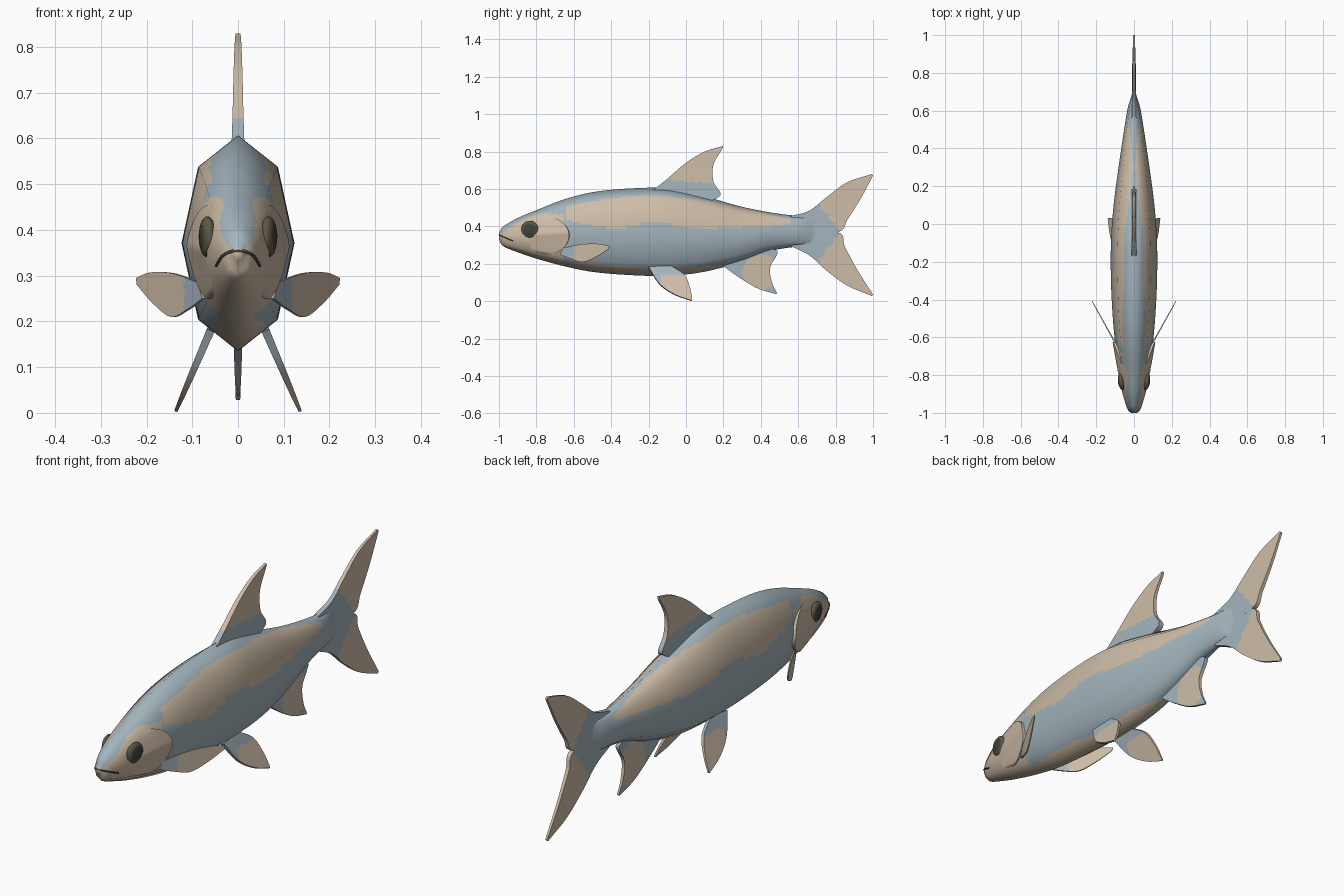
import bpy, bmesh, math
from mathutils import Vector

if "Cube" in bpy.data.objects:
    bpy.data.objects.remove(bpy.data.objects["Cube"])


def material(name, rgb):
    m = bpy.data.materials.new(name)
    m.diffuse_color = (*rgb, 1)
    m.use_nodes = True
    m.node_tree.nodes["Principled BSDF"].inputs["Base Color"].default_value = m.diffuse_color
    return m


BLUE = material("grey_blue", (0.37, 0.46, 0.51))
BEIGE = material("beige", (0.62, 0.51, 0.39))
IRIS = material("dark_olive", (0.11, 0.10, 0.06))
PUPIL = material("pupil_dark", (0.05, 0.055, 0.05))
MOUTH = material("mouth_brown", (0.07, 0.06, 0.055))


def interp(table, x, col=1):
    """Smooth cubic interpolation through table rows (x, values...)."""
    n = len(table)
    if x <= table[0][0]:
        return table[0][col]
    if x >= table[-1][0]:
        return table[-1][col]
    i = max(k for k in range(n - 1) if table[k][0] <= x)

    def slope(k):
        a, b = max(k - 1, 0), min(k + 1, n - 1)
        return (table[b][col] - table[a][col]) / (table[b][0] - table[a][0])
    h = table[i + 1][0] - table[i][0]
    t = (x - table[i][0]) / h
    p, q = table[i][col], table[i + 1][col]
    return ((2*t**3 - 3*t*t + 1) * p + (t**3 - 2*t*t + t) * h * slope(i)
            + (3*t*t - 2*t**3) * q + (t**3 - t*t) * h * slope(i + 1))


def make(name, verts, faces, mats, rule=None, angle=40):
    """Mesh object; rule(face centre) gives the material index."""
    me = bpy.data.meshes.new(name)
    me.from_pydata([tuple(v) for v in verts], [], faces)
    bm = bmesh.new()
    bm.from_mesh(me)
    bmesh.ops.recalc_face_normals(bm, faces=bm.faces)
    for f in bm.faces:
        f.smooth = True
        if rule:
            f.material_index = int(rule(f.calc_center_median()))
    bm.to_mesh(me)
    bm.free()
    for m in mats:
        me.materials.append(m)
    ob = bpy.data.objects.new(name, me)
    bpy.context.collection.objects.link(ob)
    if angle:
        bpy.ops.object.select_all(action='DESELECT')
        ob.select_set(True)
        bpy.context.view_layer.objects.active = ob
        bpy.ops.object.shade_smooth_by_angle(angle=math.radians(angle))
    return ob


# Body profile rows: y, top z, bottom z, half width
BODY = [(-1, .362, .332, .012), (-.99, .385, .308, .024), (-.97, .405, .29, .037),
        (-.9, .445, .262, .06), (-.8, .487, .228, .08), (-.65, .545, .187, .098),
        (-.5, .583, .157, .112), (-.3, .603, .14, .122), (-.1, .603, .136, .122),
        (.1, .56, .158, .108), (.3, .505, .212, .082), (.45, .475, .268, .06),
        (.56, .46, .288, .043), (.62, .457, .293, .032), (.68, .455, .296, .013),
        (.71, .45, .30, .008)]


def dims(y):
    top, bot, w = (interp(BODY, y, c) for c in (1, 2, 3))
    return (top + bot) / 2, (top - bot) / 2, w


def section(y, deg):
    """Point and smooth normal on the eight-sided cross-section."""
    zc, h, w = dims(y)
    k, f = divmod(deg / 45, 1)
    a, b = math.radians(45 * k), math.radians(45 * (k + 1))
    cx = math.cos(a) * (1 - f) + math.cos(b) * f
    cz = math.sin(a) * (1 - f) + math.sin(b) * f
    n = Vector((cx / w, 0, cz / h)).normalized()
    z2, h2, w2 = dims(y + .01)
    z1, h1, w1 = dims(y - .01)
    n.y = -((w2 - w1) * abs(n.x) + (h2 - h1) * abs(n.z) + (z2 - z1) * n.z) / .02
    return Vector((cx * w, y, zc + cz * h)), n.normalized()


# Colour lines along the body: (y, z)
HEAD = [(-1, .355), (-.89, .425), (-.78, .47), (-.66, .46)]
BAND_LO = [(-.65, .435), (-.38, .39), (-.2, .42), (.1, .39), (.56, .41)]
BAND_HI = [(-.65, .505), (-.4, .55), (-.2, .565), (.15, .53), (.56, .435)]
BELLY = [(-.65, .21), (-.2, .18), (.2, .19)]


def body_rule(c):
    if c.y < -.66:
        return c.z < interp(HEAD, c.y)
    if c.y < .2 and c.z < interp(BELLY, c.y):
        return 1
    return -.645 < c.y < .56 and interp(BAND_LO, c.y) < c.z < interp(BAND_HI, c.y)


# Body
ROWS, RING = 130, 80
verts, normals, faces = [], [], []
for i in range(ROWS + 1):
    y = -1 + 1.71 * (i / ROWS) ** 1.3
    for j in range(RING):
        p, n = section(y, 360 * j / RING)
        verts.append(p)
        normals.append(n)
for i in range(ROWS):
    for j in range(RING):
        a, b = i * RING + j, i * RING + (j + 1) % RING
        faces.append((a, b, b + RING, a + RING))
faces += [tuple(range(RING)), tuple(ROWS * RING + j for j in range(RING))]
body = make("body", verts, faces, [BLUE, BEIGE], body_rule, angle=None)
body.data.normals_split_custom_set_from_vertices([tuple(n) for n in normals])

# Gill covers: raised plates with a rounded rear edge
for side, label in ((1, "left"), (-1, "right")):
    verts, faces = [], []
    NA, NY = 24, 16
    for j in range(NA + 1):
        b = 2 * j / NA - 1
        deg = -5 + 47 * b
        edge = -.625 - .13 * b * b
        for i in range(NY + 2):
            u = min(i / NY, 1)
            y = -.86 + (edge + .86) * u
            d = .015 * u * (1 - b ** 4) - .002
            if i > NY:
                y, d = y + .003, -.008
            p, n = section(y, deg % 360)
            p += Vector((n.x, 0, n.z)) * d
            verts.append((p.x * side, p.y, p.z))
    W = NY + 2
    for j in range(NA):
        for i in range(W - 1):
            a = j * W + i
            faces.append((a, a + 1, a + W + 1, a + W))
    cover = make("gill_cover_" + label, verts, faces, [BEIGE])
    if sum(p.normal.x * side for p in cover.data.polygons) < 0:
        cover.data.flip_normals()


# Fins: sheets lofted between a leading and a trailing curve
def fin(name, lead, trail, place, thick, rule, n=28):
    def along(pts, t):
        rows = [(k / (len(pts) - 1), *p) for k, p in enumerate(pts)]
        return Vector((interp(rows, t, 1), interp(rows, t, 2)))
    verts, faces = [], []
    W = n + 1
    for sgn in (1, -1):
        for i in range(W):
            t = i / n
            a, b = along(lead, t), along(trail, t)
            for j in range(W):
                p = a.lerp(b, j / n)
                verts.append(place(p.x, p.y, sgn * thick * (1 - .6 * t)))
    N = W * W
    for i in range(n):
        for j in range(n):
            q = (i * W + j, i * W + j + 1, (i + 1) * W + j + 1, (i + 1) * W + j)
            faces += [q, tuple(k + N for k in reversed(q))]
        for a, b in ((i, i + 1), (n * W + i, n * W + i + 1),
                     (i * W, i * W + W), (i * W + n, i * W + W + n)):
            faces.append((a, b, b + N, a + N))
    return make(name, verts, faces, [BLUE, BEIGE], rule)


def upright(u, v, off):
    return (off, u, v)


fin("dorsal_fin", [(-.18, .59), (-.1, .655), (0, .74), (.1, .80), (.197, .83)],
    [(.12, .53), (.185, .57), (.147, .64), (.147, .73), (.198, .822)],
    upright, .014, lambda c: c.z > .64 - .08 * c.y)
fin("anal_fin", [(.19, .195), (.28, .13), (.38, .07), (.482, .038)],
    [(.42, .285), (.49, .265), (.45, .18), (.46, .1), (.487, .043)],
    upright, .011, lambda c: math.hypot(c.y - .40, c.z - .155) < .095)


def tail_rule(c):
    return c.y > .715 + max(0, .14 - abs(c.z - .37)) * .8


fin("tail_upper_lobe", [(.56, .455), (.66, .485), (.75, .555), (.86, .635), (.993, .68)],
    [(.56, .37), (.81, .37), (.865, .44), (.935, .55), (1, .672)],
    upright, .012, tail_rule)
fin("tail_lower_lobe", [(.56, .295), (.66, .245), (.75, .165), (.86, .085), (.993, .028)],
    [(.56, .37), (.81, .37), (.85, .29), (.915, .17), (1, .036)],
    upright, .012, tail_rule)

for s, label in ((1, "left"), (-1, "right")):
    # Paired fins
    fin("pectoral_fin_" + label,
        [(.085, .285), (.14, .305), (.19, .307), (.222, .295)],
        [(.075, .25), (.11, .225), (.145, .21), (.185, .24), (.22, .28)],
        lambda u, v, o: (s * (u + .87 * o), -.61 + (u - .11) * 1.8 - .48 * o, v),
        .004, lambda c: abs(c.x) > .118)
    fin("pelvic_fin_" + label,
        [(-.2, .18), (-.14, .09), (-.06, .035), (.028, .003)],
        [(-.085, .19), (-.01, .14), (.022, .07), (.033, .008)],
        lambda u, v, o: (s * (.06 + (.18 - v) * .43 + .92 * o), u, v + .39 * o),
        .009, lambda c: c.z < .14 and c.y > -.135)

    # Eyes: flattened spheres with a dark pupil
    bm = bmesh.new()
    bmesh.ops.create_uvsphere(bm, u_segments=24, v_segments=16, radius=1)
    for v in bm.verts:
        x, y, z = v.co
        v.co = (s * (.067 + .018 * z + .006 * x), -.835 + .045 * x, .385 + .045 * y)
    bmesh.ops.recalc_face_normals(bm, faces=bm.faces)
    for f in bm.faces:
        c = f.calc_center_median()
        f.smooth = True
        f.material_index = int(math.hypot(c.y + .835, c.z - .385) < .03)
    me = bpy.data.meshes.new("eye_" + label)
    bm.to_mesh(me)
    bm.free()
    me.materials.append(IRIS)
    me.materials.append(PUPIL)
    bpy.context.collection.objects.link(bpy.data.objects.new("eye_" + label, me))

# Mouth: thin dark line bent round the snout
path = []
for y in (-.925, -.95, -.97, -.985, -.993, -.998):
    z = .354 - (y + 1) * .43
    zc, h, w = dims(y)
    path.append((w * .97 * math.sqrt(max(0, 1 - ((z - zc) / h) ** 2)), y, z))
path = path + [(0, -.998, .355)] + [(-x, y, z) for x, y, z in reversed(path)]
cu = bpy.data.curves.new("mouth", 'CURVE')
cu.dimensions = '3D'
cu.bevel_depth = .0035
cu.bevel_resolution = 1
sp = cu.splines.new('POLY')
sp.points.add(len(path) - 1)
for pt, co in zip(sp.points, path):
    pt.co = (*co, 1)
cu.materials.append(MOUTH)
bpy.context.collection.objects.link(bpy.data.objects.new("mouth", cu))
